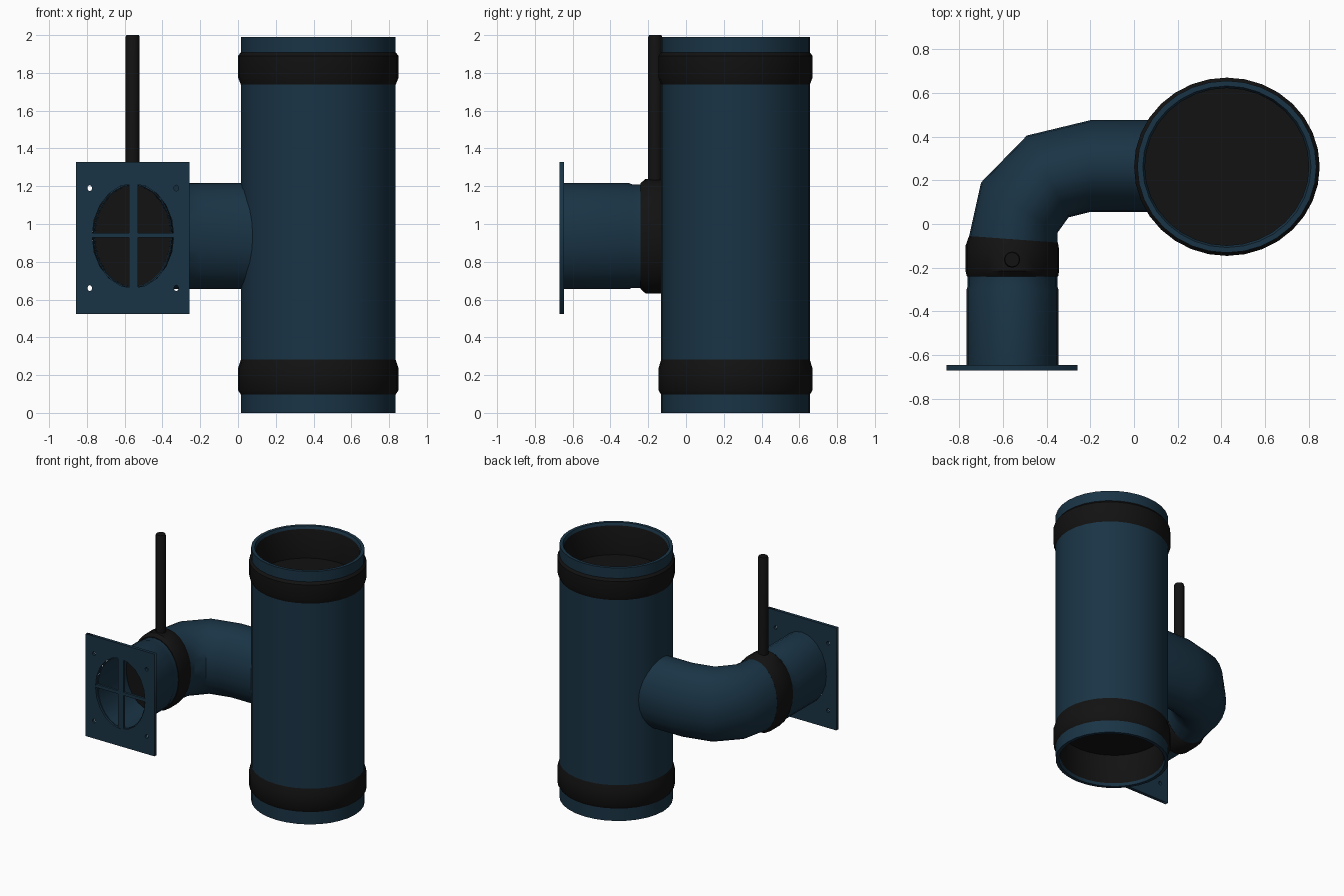
import bpy, bmesh, math
from mathutils import Vector

if "Cube" in bpy.data.objects:
    bpy.data.objects.remove(bpy.data.objects["Cube"])


def material(name, rgb):
    m = bpy.data.materials.new(name)
    m.diffuse_color = (*rgb, 1)
    m.use_nodes = True
    m.node_tree.nodes["Principled BSDF"].inputs["Base Color"].default_value = m.diffuse_color
    return m


BLUE = material("blue_paint", (0.010, 0.034, 0.060))
BLACK = material("black_rubber", (0.006, 0.006, 0.006))


def smooth(ob):
    bpy.ops.object.select_all(action='DESELECT')
    bpy.context.view_layer.objects.active = ob
    ob.select_set(True)
    bpy.ops.object.shade_smooth_by_angle(angle=math.radians(35))


def loft(name, rings, n, mats, dark=(), caps=True):
    """Skin elliptical rings (centre, axis_u, axis_v); spans listed in dark use slot 1.
    Spans are numbered from 0, the end caps are -1 and len(rings)."""
    bm = bmesh.new()
    loops = []
    for c, u, v in rings:
        c, u, v = Vector(c), Vector(u), Vector(v)
        loops.append([bm.verts.new(c + u * math.cos(a) + v * math.sin(a))
                      for a in (2 * math.pi * i / n for i in range(n))])
    for k, (a, b) in enumerate(zip(loops, loops[1:])):
        for i in range(n):
            j = (i + 1) % n
            f = bm.faces.new((a[i], a[j], b[j], b[i]))
            f.material_index = int(k in dark)
    if caps:
        bm.faces.new(loops[0]).material_index = int(-1 in dark)
        bm.faces.new(loops[-1]).material_index = int(len(rings) in dark)
    bmesh.ops.recalc_face_normals(bm, faces=bm.faces)
    me = bpy.data.meshes.new(name)
    bm.to_mesh(me)
    bm.free()
    for m in mats:
        me.materials.append(m)
    ob = bpy.data.objects.new(name, me)
    bpy.context.collection.objects.link(ob)
    smooth(ob)
    return ob


def upright(r, z):
    # horizontal ring around the main pipe axis, slightly oval
    return ((0.425, 0.262, z), (r, 0, 0), (0, r * 0.96, 0))


def across(outer, inner, rz):
    # vertical ring whose plan view runs from the outer to the inner bend point
    o, i = Vector((*outer, 0.936)), Vector((*inner, 0.936))
    return ((o + i) / 2, (o - i) / 2, (0, 0, rz))


def box(name, x0, x1, y0, y1, z0, z1, mat):
    bpy.ops.mesh.primitive_cube_add(
        size=1, location=((x0 + x1) / 2, (y0 + y1) / 2, (z0 + z1) / 2))
    ob = bpy.context.object
    ob.name = name
    ob.scale = (x1 - x0, y1 - y0, z1 - z0)
    ob.data.materials.append(mat)


# Main vertical pipe with dark recessed mouths
main = [(0.375, 1.74), (0.375, 1.97), (0.385, 1.99), (0.41, 1.99),
        (0.41, 0.0), (0.385, 0.0), (0.375, 0.02), (0.375, 0.25)]
loft("main_pipe", [upright(r, z) for r, z in main], 32, (BLUE, BLACK), (-1, 0, 6, 8))

# Black clamps on the main pipe
clamps = {"lower_clamp": [(0.405, 0.09), (0.425, 0.12), (0.425, 0.235), (0.405, 0.297)],
          "upper_clamp": [(0.405, 1.725), (0.425, 1.775), (0.425, 1.89), (0.405, 1.915)]}
for name, prof in clamps.items():
    loft(name, [upright(r, z) for r, z in prof], 32, (BLACK,), caps=False)

# Side elbow
elbow = [((0.15, 0.475), (0.15, 0.055)), ((-0.20, 0.475), (-0.20, 0.055)),
         ((-0.49, 0.405), (-0.30, 0.03)), ((-0.70, 0.19), (-0.35, -0.04)),
         ((-0.76, -0.08), (-0.35, -0.10))]
loft("elbow_pipe", [across(o, i, 0.28) for o, i in elbow], 24, (BLUE,))

# Black clamp around the elbow end
collar = [((-0.755, -0.055), (-0.348, -0.085), 0.28), ((-0.771, -0.10), (-0.343, -0.115), 0.303),
          ((-0.771, -0.215), (-0.343, -0.215), 0.303), ((-0.765, -0.24), (-0.347, -0.24), 0.28)]
loft("elbow_clamp", [across(*c) for c in collar], 24, (BLACK,))

# Inlet tube with a slim neck and a dark back inside
inlet = [(-0.22, 0.205, 0.274), (-0.285, 0.205, 0.274), (-0.30, 0.21, 0.28),
         (-0.655, 0.21, 0.28), (-0.655, 0.204, 0.272), (-0.31, 0.20, 0.268)]
loft("inlet_tube", [across((-0.556 - r, y), (-0.556 + r, y), rz) for y, r, rz in inlet],
     24, (BLUE, BLACK), (6,))

# Square flange with the oval opening and screw holes
cu = bpy.data.curves.new("flange_plate", 'CURVE')
cu.dimensions = '2D'
cu.fill_mode = 'BOTH'
cu.extrude = 0.0125


def outline(points):
    s = cu.splines.new('POLY')
    s.points.add(len(points) - 1)
    for p, (x, z) in zip(s.points, points):
        p.co = (x, z, 0, 1)
    s.use_cyclic_u = True


def oval(x, z, rx, rz, n):
    return [(x + rx * math.cos(2 * math.pi * i / n), z + rz * math.sin(2 * math.pi * i / n))
            for i in range(n)]


outline([(-0.857, 0.523), (-0.258, 0.523), (-0.258, 1.327), (-0.857, 1.327)])
outline(oval(-0.556, 0.937, 0.216, 0.277, 20))
for hx in (-0.785, -0.327):
    for hz in (0.66, 1.19):
        outline(oval(hx, hz, 0.013, 0.016, 8))
plate = bpy.data.objects.new("flange_plate", cu)
bpy.context.collection.objects.link(plate)
plate.location.y = -0.6575
plate.rotation_euler.x = math.pi / 2
cu.materials.append(BLUE)
bpy.ops.object.select_all(action='DESELECT')
bpy.context.view_layer.objects.active = plate
plate.select_set(True)
bpy.ops.object.convert(target='MESH')

# Cross bars in the opening
box("vertical_bar", -0.577, -0.530, -0.668, -0.648, 0.655, 1.22, BLUE)
box("horizontal_bar", -0.778, -0.335, -0.667, -0.649, 0.928, 0.953, BLUE)

# Hanger rod standing on the elbow clamp
rod = [((-0.558, -0.163, z), (r, 0, 0), (0, r, 0))
       for z, r in ((1.20, 0.037), (1.99, 0.037), (2.0, 0.033))]
loft("hanger_rod", rod, 12, (BLACK,))
